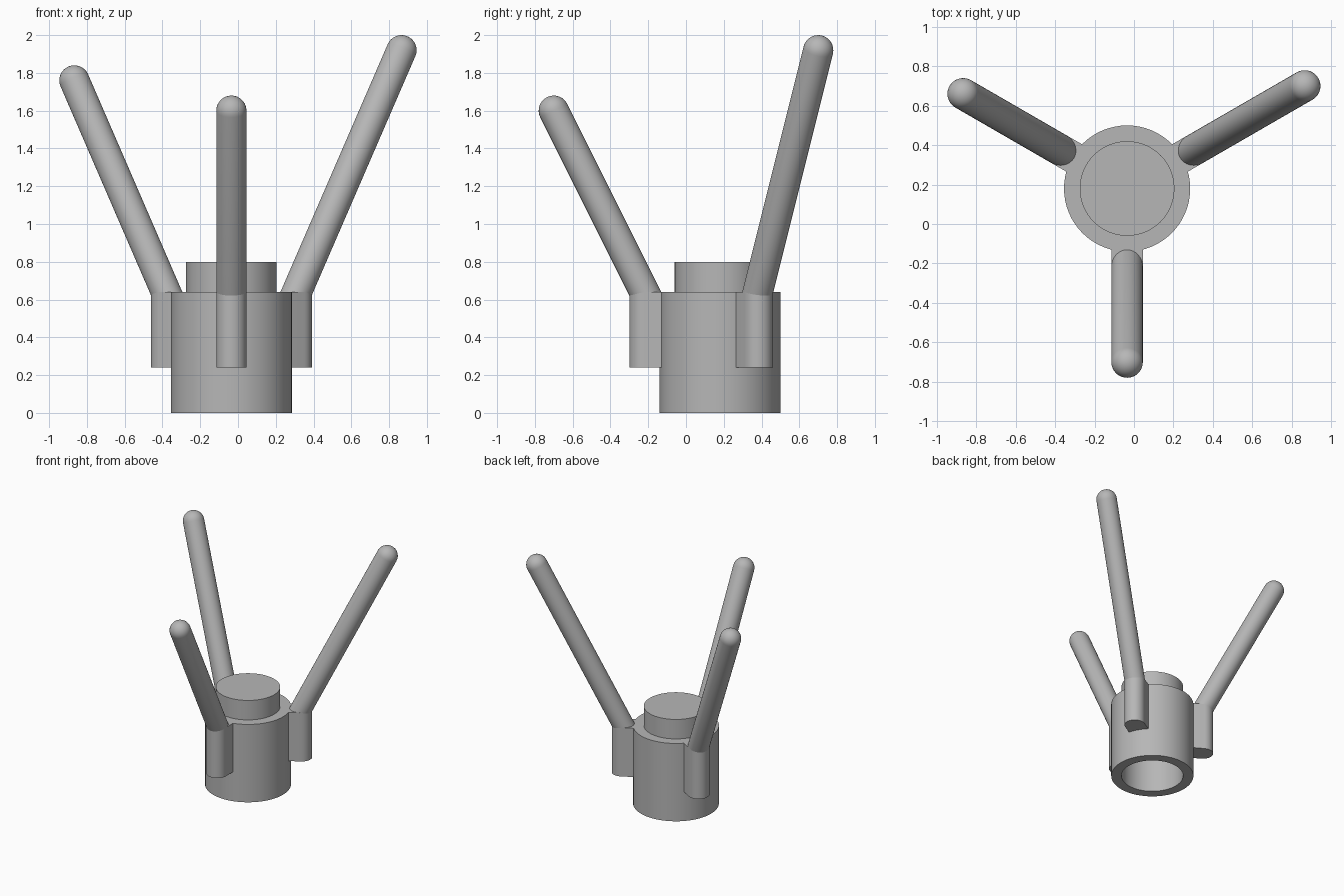
import bpy, bmesh
from math import pi, sin, cos, atan2, hypot, radians
from mathutils import Matrix, Vector

cube = bpy.data.objects.get("Cube")
if cube:
    bpy.data.objects.remove(cube, do_unlink=True)

CENTRE = Vector((-0.035, 0.18, 0))   # axis of the round base
ROD_R = 0.08
ARM_DIST = 0.40                      # lug centre from the axis
TOP = 0.64

grey = bpy.data.materials.new("plain_grey")
grey.use_nodes = True
colour = (0.47, 0.47, 0.47, 1)
grey.diffuse_color = colour
grey.node_tree.nodes["Principled BSDF"].inputs["Base Color"].default_value = colour


def finish(name, bm, matrix):
    """Turn a bmesh into a placed, smooth-shaded object."""
    bmesh.ops.remove_doubles(bm, verts=bm.verts, dist=1e-5)
    bmesh.ops.recalc_face_normals(bm, faces=bm.faces)
    mesh = bpy.data.meshes.new(name)
    bm.to_mesh(mesh)
    bm.free()
    mesh.materials.append(grey)
    obj = bpy.data.objects.new(name, mesh)
    bpy.context.collection.objects.link(obj)
    obj.matrix_world = matrix
    bpy.ops.object.select_all(action="DESELECT")
    obj.select_set(True)
    bpy.context.view_layer.objects.active = obj
    bpy.ops.object.shade_smooth_by_angle(angle=radians(35))
    return obj


def lathe(name, profile, matrix, steps=48):
    """Revolve (radius, height) points about the local z axis."""
    bm = bmesh.new()
    verts = [bm.verts.new((r, 0, z)) for r, z in profile]
    edges = [bm.edges.new(pair) for pair in zip(verts, verts[1:])]
    bmesh.ops.spin(bm, geom=verts + edges, cent=(0, 0, 0), axis=(0, 0, 1),
                   angle=2 * pi, steps=steps, use_merge=True)
    return finish(name, bm, matrix)


def lug(name, matrix):
    """Upright bar with a rounded outer end, rooted in the base wall."""
    outline = [(0.265, -ROD_R)]
    for i in range(17):
        a = -pi / 2 + pi * i / 16
        outline.append((ARM_DIST + ROD_R * cos(a), ROD_R * sin(a)))
    outline.append((0.265, ROD_R))
    bm = bmesh.new()
    face = bm.faces.new([bm.verts.new((x, y, 0.24)) for x, y in outline])
    out = bmesh.ops.extrude_face_region(bm, geom=[face], use_keep_orig=True)
    top = [v for v in out["geom"] if isinstance(v, bmesh.types.BMVert)]
    bmesh.ops.translate(bm, verts=top, vec=(0, 0, TOP - 0.24))
    return finish(name, bm, matrix)


# Hollow round base with a solid stud on top
place = Matrix.Translation(CENTRE)
lathe("round_base", [(0, 0.48), (0.24, 0.48), (0.24, 0), (0.32, 0), (0.32, TOP),
                     (0.24, TOP), (0.24, 0.8), (0, 0.8)], place, 64)

# Three lugs, each carrying a leaning round-tipped rod of its own height
for label, heading, rise in (("front", -90, 0.96), ("left", 30, 1.28), ("right", 150, 1.12)):
    turn = place @ Matrix.Rotation(radians(heading), 4, "Z")
    lug(label + "_lug", turn)
    length = hypot(rise, rise / 2)
    profile = [(0, -0.06), (ROD_R, -0.06)]
    for i in range(9):
        a = pi / 2 * i / 8
        profile.append((ROD_R * cos(a), length + ROD_R * sin(a)))
    lean = Matrix.Rotation(atan2(1, 2), 4, "Y")
    lathe(label + "_rod", profile,
          turn @ Matrix.Translation((ARM_DIST, 0, TOP)) @ lean, 32)
